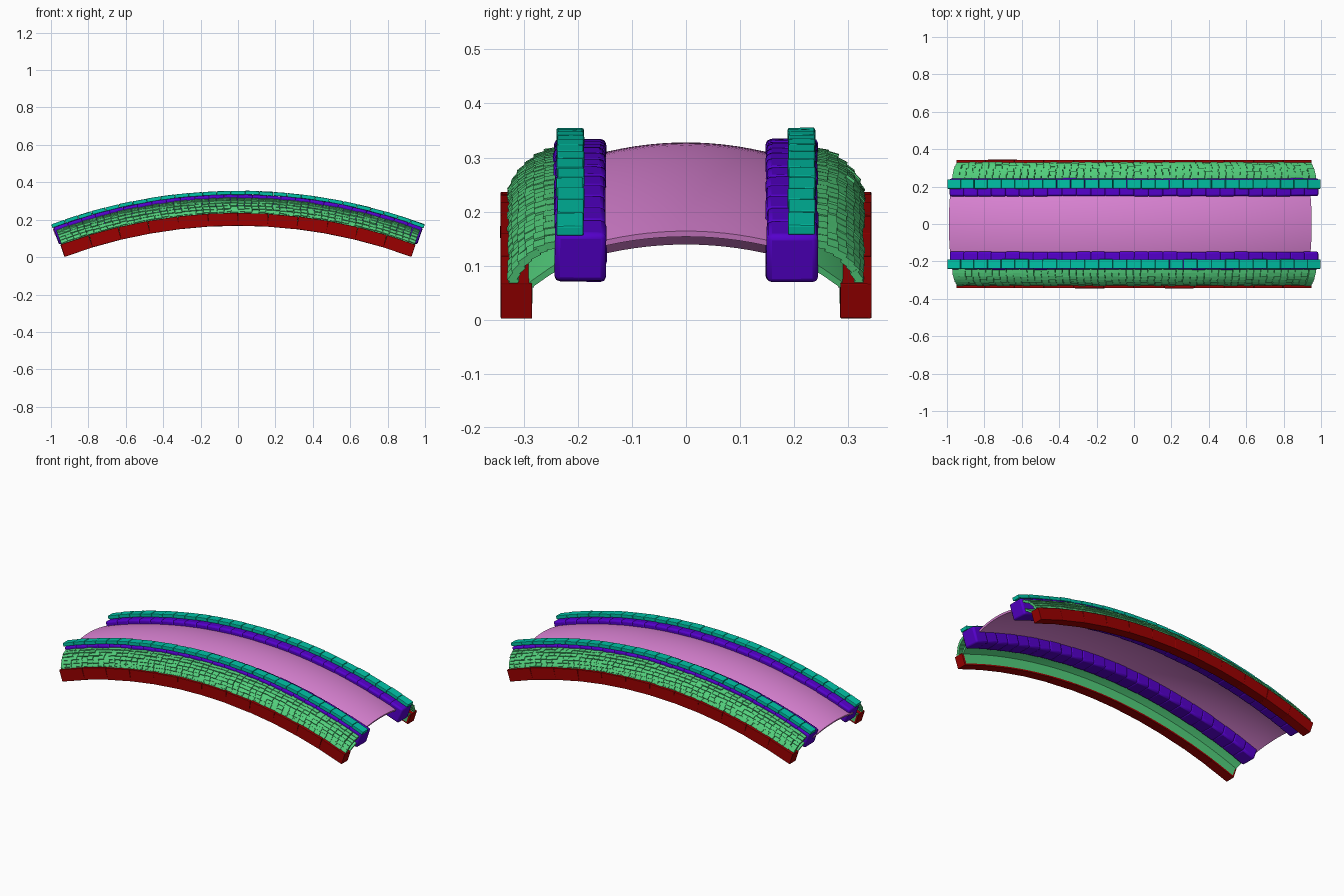
import bpy, bmesh, math, random
from mathutils import Matrix

random.seed(4)
cube = bpy.data.objects.get("Cube")
if cube:
    bpy.data.objects.remove(cube, do_unlink=True)

AXIS_Z = -2.505      # height of the axis that the whole arch bends around
HALF = 0.354         # half of the arch's opening angle


def material(name, rgb):
    m = bpy.data.materials.new(name)
    m.use_nodes = True
    m.diffuse_color = (*rgb, 1)
    m.node_tree.nodes["Principled BSDF"].inputs["Base Color"].default_value = (*rgb, 1)
    return m


PINK = material("pink deck", (0.72, 0.23, 0.67))
GREEN = material("green tile", (0.085, 0.62, 0.20))
TEAL = material("teal cap", (0.0, 0.54, 0.38))
PURPLE = material("purple stone", (0.09, 0.0, 0.60))
RED = material("red beam", (0.33, 0.0, 0.0))


def finish(bm, name, mat, bevel=0, smooth=False):
    bmesh.ops.recalc_face_normals(bm, faces=bm.faces)
    mesh = bpy.data.meshes.new(name)
    bm.to_mesh(mesh)
    bm.free()
    mesh.materials.append(mat)
    ob = bpy.data.objects.new(name, mesh)
    bpy.context.collection.objects.link(ob)
    if bevel:
        mod = ob.modifiers.new("worn edges", 'BEVEL')
        mod.width = bevel
        mod.segments = 2
    if smooth:
        bpy.ops.object.select_all(action='DESELECT')
        ob.select_set(True)
        bpy.context.view_layer.objects.active = ob
        bpy.ops.object.shade_smooth_by_angle(angle=math.radians(35))


def on_arch(angle, y, h):
    """Point at crown height h, carried round the arch by angle."""
    r = h - AXIS_Z
    return (r * math.sin(angle), y, r * math.cos(angle) + AXIS_Z)


def sweep(name, mat, top, thick, start, end, steps=48):
    """Sweep a thin strip, given as (y, h) points, along the arch."""
    bm = bmesh.new()
    loop = top + [(y, h - thick) for y, h in reversed(top)]
    rings = []
    for i in range(steps + 1):
        a = start + (end - start) * i / steps
        rings.append([bm.verts.new(on_arch(a, y, h)) for y, h in loop])
    n = len(loop)
    for r0, r1 in zip(rings, rings[1:]):
        for k in range(n):
            bm.faces.new((r0[k], r0[(k + 1) % n], r1[(k + 1) % n], r1[k]))
    for ring in (rings[0], rings[-1]):
        for k in range(n // 2 - 1):
            bm.faces.new((ring[k], ring[k + 1], ring[n - 2 - k], ring[n - 1 - k]))
    finish(bm, name, mat, smooth=True)


def course(bm, count, y, h, width, height, half=HALF, roll=0, jitter=0, shift=0, fill=0.98):
    """One row of blocks laid end to end along the arch."""
    step = 2 * half / count
    length = step * (h - AXIS_Z) * fill
    for i in range(count):
        inner = 0 < i < count - 1
        a = -half + step * (i + 0.5) + (step * shift if inner else 0)
        wob = lambda s: random.uniform(-s, s) * jitter
        mat = (Matrix.Translation(on_arch(a, y + wob(1), h + wob(1)))
               @ Matrix.Rotation(a + wob(8), 4, 'Y')
               @ Matrix.Rotation(roll + wob(15), 4, 'X')
               @ Matrix.Diagonal((length * (1 + wob(20)), width, height, 1)))
        bmesh.ops.create_cube(bm, size=1, matrix=mat)


# Thin crowned deck
deck = [(y, 0.328 - 0.8 * y * y) for y in [0.19 * k / 8 for k in range(-8, 9)]]
sweep("deck", PINK, deck, 0.011, -0.357, 0.342)

# Centre line of the tiled flank, top to bottom
flank = [(0.250, 0.309), (0.268, 0.302), (0.284, 0.291), (0.298, 0.277),
         (0.309, 0.262), (0.317, 0.247), (0.322, 0.233)]

for side, label in ((1, "back"), (-1, "front")):
    # Sloping shell under the tiles
    shell = [(0.19, 0.297), (0.22, 0.284), (0.25, 0.267), (0.285, 0.241), (0.315, 0.212)]
    sweep(label + "_shell", GREEN, [(side * y, h) for y, h in shell], 0.014, -0.352, 0.352)

    # Lining down the inner face of the beam
    lining = [(0.2825, 0.243), (0.284, 0.192)]
    sweep(label + "_lining", GREEN, [(side * y, h) for y, h in lining], 0.016, -0.350, 0.350)

    # Overlapping tile courses
    bm = bmesh.new()
    for k, (y, h) in enumerate(flank):
        y0, h0 = flank[max(k - 1, 0)]
        y1, h1 = flank[min(k + 1, len(flank) - 1)]
        slope = math.atan2(h1 - h0, y1 - y0) + 0.2
        course(bm, 52, side * y, h, 0.023, 0.014, half=0.352, roll=side * slope,
               jitter=0.002, shift=random.uniform(-0.15, 0.15), fill=0.95)
    finish(bm, label + "_tiles", GREEN)

    # Rounded stone kerb
    bm = bmesh.new()
    course(bm, 26, side * 0.196, 0.287, 0.095, 0.095, half=0.354, jitter=0.0015, fill=1.12)
    finish(bm, label + "_kerb", PURPLE, bevel=0.01, smooth=True)

    # Cap plates on the kerb
    bm = bmesh.new()
    course(bm, 27, side * 0.214, 0.344, 0.050, 0.020, half=0.357, jitter=0.0012)
    finish(bm, label + "_cap", TEAL, bevel=0.003)

    # Edge beam
    bm = bmesh.new()
    course(bm, 12, side * 0.314, 0.2008, 0.058, 0.0685, jitter=0.0005, fill=1.0)
    finish(bm, label + "_beam", RED, bevel=0.002)
